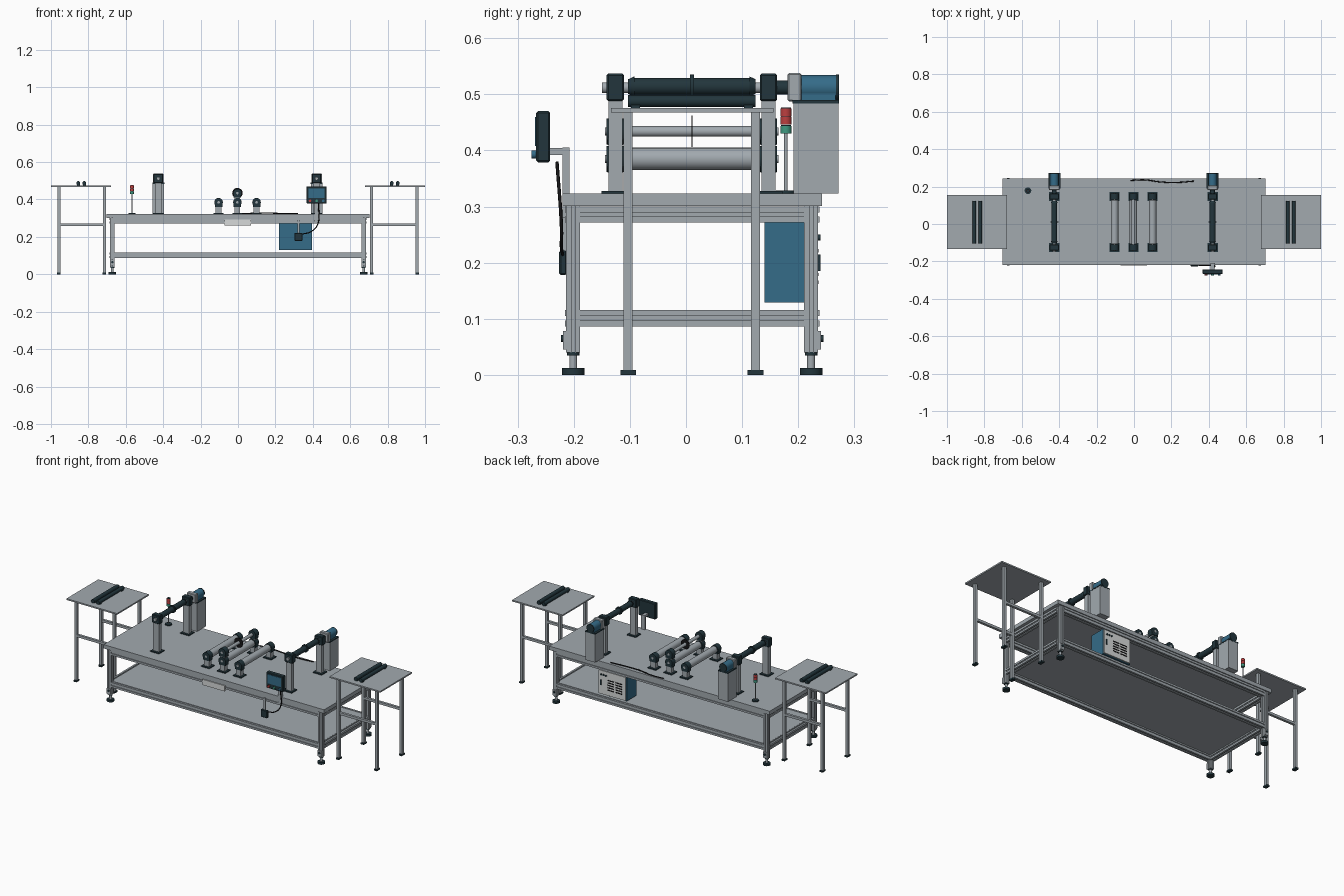
import bpy, bmesh, math
from mathutils import Matrix, Vector

if "Cube" in bpy.data.objects:
    bpy.data.objects.remove(bpy.data.objects["Cube"])


def material(name, *rgb):
    m = bpy.data.materials.new(name)
    m.use_nodes = True
    m.diffuse_color = (*rgb, 1)
    bsdf = next(n for n in m.node_tree.nodes if n.type == "BSDF_PRINCIPLED")
    bsdf.inputs["Base Color"].default_value = (*rgb, 1)
    return m


GREY = material("aluminium grey", .36, .40, .43)
DARK = material("dark slate", .016, .036, .045)
BLUE = material("steel blue", .035, .15, .25)
WHITE = material("off white", .68, .70, .70)
RED = material("signal red", .5, .05, .05)
GREEN = material("signal green", .05, .32, .22)
BLACK = material("cable black", .008, .008, .009)

# Rotations that carry the z axis onto each named axis
AIM = {"x": Matrix.Rotation(math.pi / 2, 4, "Y"),
       "y": Matrix.Rotation(-math.pi / 2, 4, "X"),
       "z": Matrix.Identity(4)}


def finish(bm, name, mat, smooth=False):
    bmesh.ops.recalc_face_normals(bm, faces=bm.faces)
    me = bpy.data.meshes.new(name)
    bm.to_mesh(me)
    bm.free()
    me.materials.append(mat)
    ob = bpy.data.objects.new(name, me)
    bpy.context.collection.objects.link(ob)
    if smooth:
        bpy.ops.object.select_all(action="DESELECT")
        ob.select_set(True)
        bpy.context.view_layer.objects.active = ob
        bpy.ops.object.shade_smooth_by_angle(angle=math.radians(40))
    return ob


def box(name, mat, x, y, z, bevel=0):
    """Box from (low, high) ranges."""
    bm = bmesh.new()
    centre = Vector([sum(r) / 2 for r in (x, y, z)])
    size = Matrix.Diagonal([r[1] - r[0] for r in (x, y, z)] + [1])
    bmesh.ops.create_cube(bm, size=1, matrix=Matrix.Translation(centre) @ size)
    if bevel:
        bmesh.ops.bevel(bm, geom=bm.edges[:], offset=bevel, segments=1, affect="EDGES")
    return finish(bm, name, mat)


def around(c, half):
    return (c - half, c + half)


def rod(name, mat, axis, centre, start, end, r, r2=None):
    """Cylinder or cone along an axis; centre gives the other two coordinates."""
    mid = (start + end) / 2
    pos = list(centre)
    pos.insert("xyz".index(axis), mid)
    bm = bmesh.new()
    bmesh.ops.create_cone(bm, cap_ends=True, segments=24, radius1=r,
                          radius2=r if r2 is None else r2, depth=end - start,
                          matrix=Matrix.Translation(pos) @ AIM[axis])
    return finish(bm, name, mat, True)


def slotted_beam(name, axis, centre, start, end, h):
    """Extruded square section with a groove in each side."""
    g, d = h * .25, h * .7
    side = [(h, -h), (h, -g), (d, -g), (d, g), (h, g)]
    pts = []
    for q in range(4):
        for a, b in side:
            for _ in range(q):
                a, b = -b, a
            pts.append((a, b))
    pos = list(centre)
    pos.insert("xyz".index(axis), start)
    bm = bmesh.new()
    face = bm.faces.new([bm.verts.new((a, b, 0)) for a, b in pts])
    out = bmesh.ops.extrude_face_region(bm, geom=[face])
    top = [v for v in out["geom"] if isinstance(v, bmesh.types.BMVert)]
    bmesh.ops.translate(bm, verts=top, vec=(0, 0, end - start))
    bmesh.ops.transform(bm, verts=bm.verts, matrix=Matrix.Translation(pos) @ AIM[axis])
    return finish(bm, name, GREY)


def cable(name, points, r=.003):
    cu = bpy.data.curves.new(name, "CURVE")
    cu.dimensions = "3D"
    cu.bevel_depth = r
    cu.bevel_resolution = 2
    cu.materials.append(BLACK)
    sp = cu.splines.new("BEZIER")
    sp.bezier_points.add(len(points) - 1)
    for bp, p in zip(sp.bezier_points, points):
        bp.co = p
        bp.handle_left_type = bp.handle_right_type = "AUTO"
    ob = bpy.data.objects.new(name, cu)
    bpy.context.collection.objects.link(ob)


MID = .011   # common centre line of the machine in y

# Main bench: top, shelf, grooved frame and levelling feet
box("bench_top", GREY, (-.703, .703), (-.22, .242), (.301, .323))
box("lower_shelf", GREY, (-.665, .665), (-.2, .222), (.112, .116))
for z in (.101, .286):
    for s in (-1, 1):
        slotted_beam("long_beam", "x", (MID + s * .212, z), -.66, .66, .0145)
        slotted_beam("end_beam", "y", (s * .672, z), MID - .201, MID + .201, .0145)
for sx in (-1, 1):
    for sy in (-1, 1):
        x, y = sx * .672, MID + sy * .212
        slotted_beam("bench_leg", "z", (x, y), .04, .301, .0125)
        rod("foot_stem", GREY, "z", (x, y), .01, .042, .007)
        rod("foot_nut", DARK, "z", (x, y), .035, .041, .011)
        rod("foot_pad", DARK, "z", (x, y), 0, .012, .02)
        box("foot_bracket", GREY, around(x, .012), around(y + sy * .015, .003), (.045, .078))
        rod("bracket_bolt", DARK, "y", (x, .065), y + sy * .019 - .003, y + sy * .019 + .003, .006)

# Side tables with a pair of guide bars each
for s in (-1, 1):
    box("side_table_top", GREY, sorted((s * .678, s * 1.0)), (-.134, .156), (.468, .476))
    for y in (MID - .114, MID + .113):
        for x in (.715, .958):
            box("side_table_leg", GREY, around(s * x, .008), around(y, .008), (.008, .468))
            box("side_leg_foot", DARK, around(s * x, .0095), around(y, .014), (0, .009))
        box("side_table_rail", GREY, sorted((s * .723, s * .95)), around(y, .007), (.258, .272))
    for x in (.822, .854):
        rod("guide_bar", DARK, "y", (s * x, .488), -.103, .124, .0105)
        for y in (-.09, .111):
            box("guide_bar_pad", DARK, around(s * x, .008), around(y, .008), (.476, .484))

# Driven roller stations with motors and cabinets
for x in (-.426, .42):
    for y in (-.126, .147):
        box("post_base", DARK, around(x, .028), around(y, .025), (.323, .328))
        box("roller_post", GREY, around(x, .018), around(y, .0125), (.328, .49))
        box("bearing_block", DARK, around(x, .025), around(y, .0155), (.488, .537), .003)
    rod("roller_shaft", GREY, "y", (x, .512), -.15, .165, .0095)
    rod("drive_roller", DARK, "y", (x, .514), -.097, .118, .0155)
    rod("roller_collar", DARK, "y", (x, .514), -.103, -.092, .013, .018)
    rod("roller_collar", DARK, "y", (x, .514), .113, .124, .018, .013)
    rod("roller_centre_ring", DARK, "y", (x, .514), .007, .014, .0215)
    rod("motor_coupling", DARK, "y", (x, .512), .162, .184, .0125)
    box("gearbox", GREY, around(x, .028), (.181, .206), (.487, .538), .003)
    rod("motor", BLUE, "y", (x, .512), .206, .269, .0225)
    box("motor_saddle", BLUE, around(x, .02), (.206, .266), (.488, .505))
    rod("motor_end_cap", DARK, "y", (x, .512), .267, .273, .0235)
    box("motor_mount", DARK, around(x, .032), (.19, .273), (.484, .49))
    box("drive_cabinet", GREY, around(x, .031), (.192, .272), (.323, .484))

# Idle rollers in the middle; the centre one carries a second, slimmer roller
for x in (-.104, -.003, .099):
    levels = [(.385, .02)] + ([(.434, .0095)] if abs(x) < .01 else [])
    for y in (-.126, .147):
        box("idler_base", DARK, around(x, .026), around(y, .024), (.323, .328))
        box("idler_post", GREY, around(x, .015), around(y, .0125), (.328, levels[-1][0] - .01))
        for z, r in levels:
            rod("idler_bearing", DARK, "y", (x, z), y - .0155, y + .0155, .023)
            box("idler_bearing_foot", DARK, around(x, .02), around(y, .014), (z - .024, z - .008))
    for z, r in levels:
        rod("idler_shaft", GREY, "y", (x, z), -.144, .165, .007)
        rod("idler_roller", GREY, "y", (x, z), -.108, .129, r)
rod("slitting_disc", BLACK, "y", (-.003, .434), .0098, .0118, .028)

# Signal tower
TX, TY = -.567, .178
rod("tower_base", DARK, "z", (TX, TY), .323, .329, .018)
rod("tower_pole", GREY, "z", (TX, TY), .329, .43, .003)
for z, mat in ((.43, GREEN), (.446, RED), (.461, RED)):
    rod("tower_lamp", mat, "z", (TX, TY), z, z + .0135, .01)
    rod("tower_spacer", DARK, "z", (TX, TY), z + .0135, z + .0155, .009)

# Operator panel on its bracket
PX = .42
box("panel_pole", GREY, around(PX, .012), (-.22, -.208), (.28, .405))
box("panel_arm", GREY, around(PX, .01), (-.243, -.215), (.392, .404))
box("panel_case", DARK, around(PX, .054), (-.267, -.242), (.379, .47), .003)
box("panel_screen", BLUE, around(PX, .042), (-.2695, -.266), (.408, .46))
for i, mat in enumerate((RED, GREEN, BLUE)):
    rod("panel_button", mat, "y", (PX - .035 + i * .035, .393), -.275, -.266, .007)

# Pendant control box and its lead
box("pendant_box", DARK, around(.323, .021), (-.226, -.212), (.178, .222), .003)
box("pendant_hanger", GREY, around(.323, .005), (-.22, -.214), (.195, .29))
cable("pendant_lead", [(.343, -.22, .215), (.39, -.222, .228), (.425, -.222, .265), (.43, -.23, .38)])

# Electrical cabinet hung below the bench, door at the back
box("control_cabinet", BLUE, (.218, .396), (.14, .228), (.129, .272))
box("cabinet_door", WHITE, (.222, .392), (.228, .235), (.133, .268))
for row in range(5):
    for x in (.265, .315):
        box("door_vent", BLACK, around(x, .02), (.234, .2365), around(.165 + row * .014, .003))
for i in range(3):
    rod("door_switch", DARK, "y", (.345 + i * .015, .245), .234, .24, .005)
box("door_handle", DARK, (.375, .381), (.234, .24), (.185, .215))

# Blank plate on the front beam and loose lead on the bench
box("front_plate", WHITE, (-.073, .07), (-.221, -.214), (.26, .292))
cable("bench_lead", [(-.02, .233, .326), (.06, .236, .326), (.13, .226, .328),
                     (.22, .222, .326), (.32, .229, .326)])
